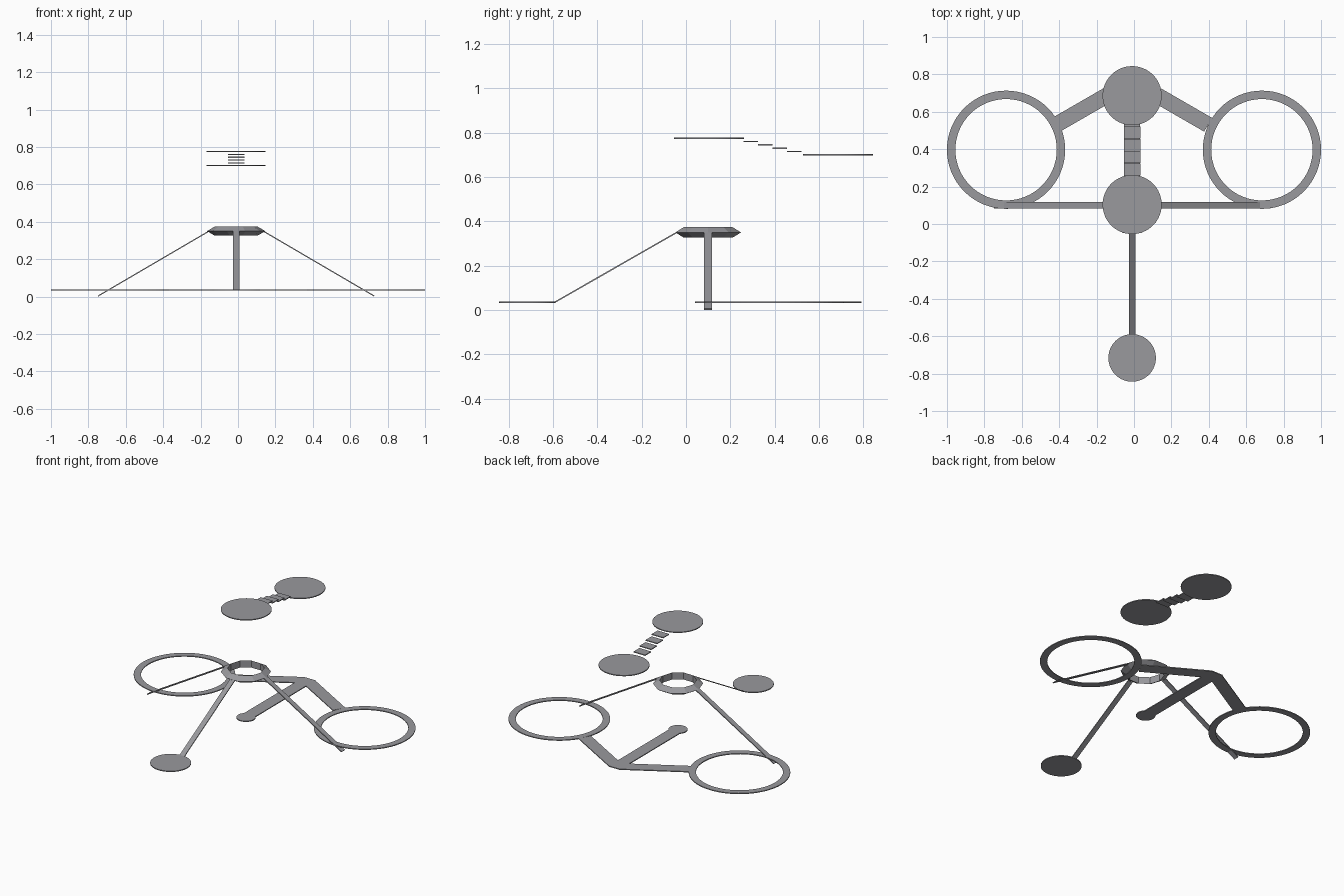
import bpy, math

if "Cube" in bpy.data.objects:
    bpy.data.objects.remove(bpy.data.objects["Cube"])

CX = -0.01          # shared centre line of the walkway, tower and legs
GROUND = 0.035      # height of the flat ground pieces
THICK = 0.006       # plate thickness

grey = bpy.data.materials.new("plain grey")
grey.diffuse_color = (0.32, 0.32, 0.34, 1)
grey.use_nodes = True
grey.node_tree.nodes["Principled BSDF"].inputs["Base Color"].default_value = grey.diffuse_color


def add(name, verts, faces, plate=True):
    mesh = bpy.data.meshes.new(name)
    mesh.from_pydata(verts, [], faces)
    mesh.materials.append(grey)
    obj = bpy.data.objects.new(name, mesh)
    bpy.context.collection.objects.link(obj)
    if plate:
        if mesh.polygons[0].normal.z < 0:
            mesh.flip_normals()
        mod = obj.modifiers.new("thickness", 'SOLIDIFY')
        mod.thickness = THICK
        mod.offset = 0
    return obj


def circle(x, y, z, r, n):
    return [(x + r * math.cos(2 * math.pi * i / n),
             y + r * math.sin(2 * math.pi * i / n), z) for i in range(n)]


def disc(name, x, y, z, r, n=64):
    return add(name, circle(x, y, z, r, n), [list(range(n))])


def band(name, loops, plate=True):
    """Skin a stack of closed loops."""
    n = len(loops[0])
    verts = [v for loop in loops for v in loop]
    faces = [(k * n + i, k * n + (i + 1) % n, (k + 1) * n + (i + 1) % n, (k + 1) * n + i)
             for k in range(len(loops) - 1) for i in range(n)]
    if not plate:   # close the section back to the first loop
        m = (len(loops) - 1) * n
        faces += [(m + i, m + (i + 1) % n, (i + 1) % n, i) for i in range(n)]
    return add(name, verts, faces, plate)


def sheet(name, pts):
    return add(name, pts, [list(range(len(pts)))])


# Upper and lower platforms, joined by floating steps
disc("high_platform", CX, 0.104, 0.775, 0.158)
disc("low_platform", CX, 0.686, 0.70, 0.158)
for i in range(4):
    y0, z = 0.26 + 0.0655 * i, 0.76 - 0.015 * i
    y1 = y0 + 0.064
    sheet(f"step_{i + 1}", [(CX - 0.044, y0, z), (CX + 0.044, y0, z),
                            (CX + 0.044, y1, z), (CX - 0.044, y1, z)])

# Ten-sided collar with a triangular section, pointing outwards
band("collar", [circle(CX, 0.1, z, r, 10)
                for z, r in ((0.326, 0.115), (0.35, 0.156), (0.374, 0.115))], plate=False)

# Flat ribbon legs from the collar
W = 0.018
for side, label in ((-1, "left"), (1, "right")):
    a, b = CX + side * 0.15, CX + side * 0.738
    sheet(f"{label}_leg", [(a, 0.1 - W, 0.347), (b, 0.1 - W, 0.003),
                           (b, 0.1 + W, 0.003), (a, 0.1 + W, 0.347)])
sheet("front_leg", [(CX - W, -0.592, GROUND), (CX + W, -0.592, GROUND),
                    (CX + W, -0.047, 0.347), (CX - W, -0.047, 0.347)])
disc("front_foot", CX, -0.716, GROUND, 0.127)

# Ground loops
for x, label in ((-0.684, "left"), (0.684, "right")):
    band(f"{label}_loop", [circle(x, 0.397, GROUND, r, 64) for r in (0.271, 0.316)])

# Ground path: round end, straight walk and two arms to the loops
disc("path_end", CX, 0.101, GROUND, 0.06, 32)
sheet("path_walk", [(CX - 0.043, 0.101, GROUND), (CX + 0.043, 0.101, GROUND),
                    (CX + 0.043, 0.791, GROUND), (CX - 0.043, 0.791, GROUND)])
for side, label in ((-1, "left"), (1, "right")):
    def edge(d, top):
        return (CX + side * d, top - 0.577 * d, GROUND)
    sheet(f"{label}_arm", [edge(0.043, 0.716), edge(0.385, 0.716),
                           edge(0.428, 0.814), edge(0.043, 0.814)])
